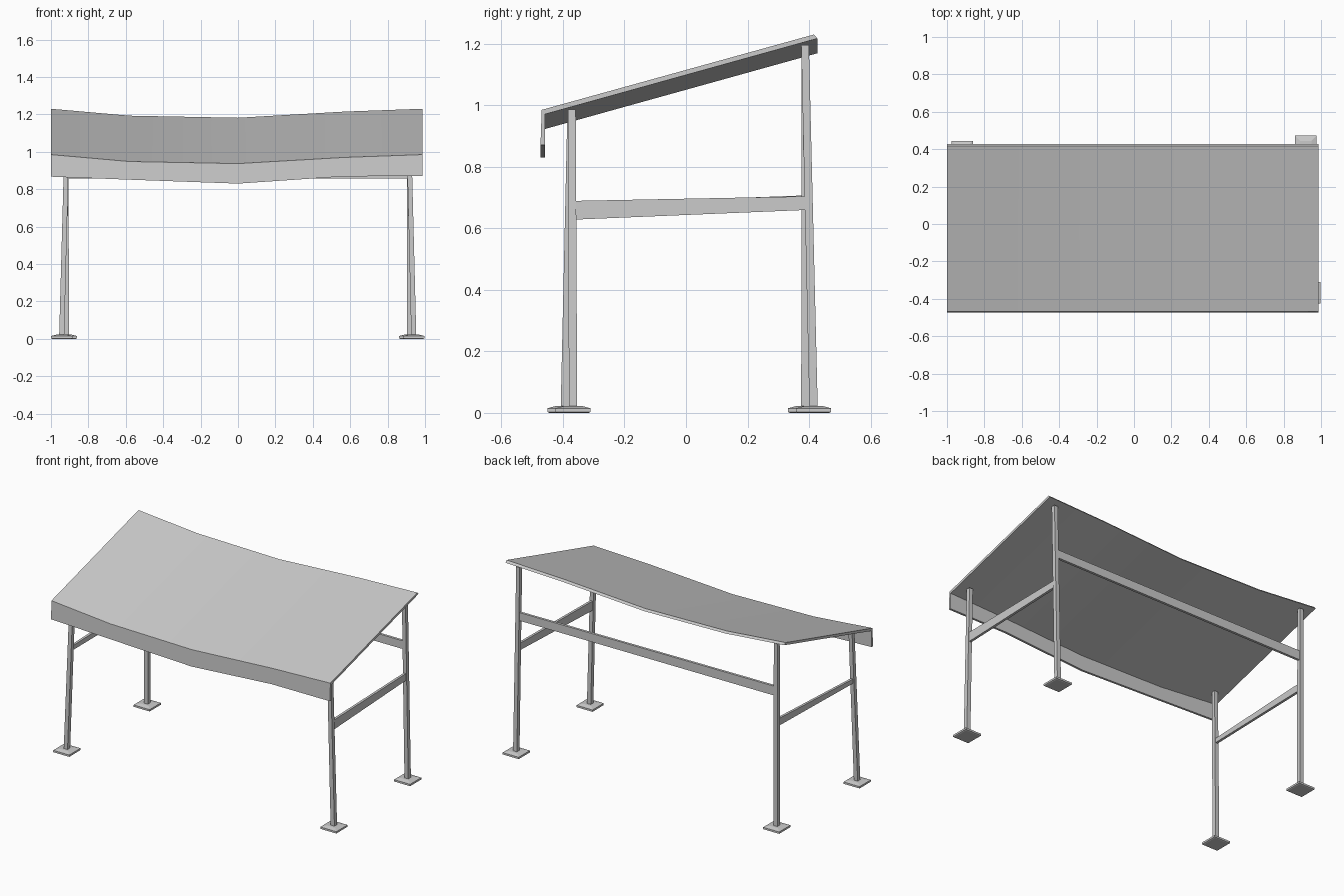
import bpy, bmesh
from mathutils import Vector

if "Cube" in bpy.data.objects:
    bpy.data.objects.remove(bpy.data.objects["Cube"])


def loft(name, rings, smooth=False):
    """Skin a list of closed rings and cap both ends."""
    bm = bmesh.new()
    rows = [[bm.verts.new(p) for p in ring] for ring in rings]
    n = len(rows[0])
    for a, b in zip(rows, rows[1:]):
        for i in range(n):
            j = (i + 1) % n
            bm.faces.new((a[i], a[j], b[j], b[i]))
    bm.faces.new(rows[0])
    bm.faces.new(rows[-1])
    bmesh.ops.recalc_face_normals(bm, faces=bm.faces)
    me = bpy.data.meshes.new(name)
    bm.to_mesh(me)
    bm.free()
    ob = bpy.data.objects.new(name, me)
    bpy.context.collection.objects.link(ob)
    if smooth:
        bpy.context.view_layer.objects.active = ob
        ob.select_set(True)
        bpy.ops.object.shade_smooth_by_angle()
        ob.select_set(False)
    return ob


def square(c, half):
    x, y, z = c
    return [(x + sx * half, y + sy * half, z)
            for sx, sy in ((-1, -1), (1, -1), (1, 1), (-1, 1))]


# Sagging canopy with front valance: (x, sag of sheet, valance bottom z)
stations = [(-1.0, 0, .867), (-.58, .037, .851), (0, .048, .83),
            (.57, .015, .869), (.986, 0, .87)]
rings = []
for x, sag, low in stations:
    rings.append([(x, -.469, .985 - sag), (x, .416, 1.23 - sag),
                  (x, .427, 1.217 - sag), (x, -.458, .971 - sag),
                  (x, -.459, low), (x, -.473, low)])
loft("canopy", rings, True)

# Leaning posts and foot plates: base centre, top centre
posts = {
    "front_left": ((-.943, -.394), (-.917, -.373, .986)),
    "front_right": ((.94, -.367), (.916, -.371, .986)),
    "back_left": ((-.918, .388), (-.918, .388, 1.196)),
    "back_right": ((.918, .415), (.917, .387, 1.196)),
}
for name, ((x, y), top) in posts.items():
    loft(name + "_post", [square((x, y, .004), .0135), square(top, .0125)])
    loft(name + "_foot_plate", [square((x, y, .0), .05), square((x, y, .003), .057),
                                square((x, y, .015), .057), square((x, y, .022), .03)])


def post_point(name, z):
    (x, y), top = posts[name]
    return Vector((x, y, 0)).lerp(Vector(top), z / top[2])


def rail(name, a, za, b, zb, half_thick=.008):
    """Tapered board between two posts; za and zb are (bottom, top)."""
    pa, pb = post_point(a, sum(za) / 2), post_point(b, sum(zb) / 2)
    d = pb - pa
    side = Vector((-d.y, d.x, 0)).normalized() * half_thick
    ends = []
    for p, (lo, hi) in ((pa, za), (pb, zb)):
        ends.append([(p.x + s * side.x, p.y + s * side.y, z)
                     for s, z in ((-1, lo), (1, lo), (1, hi), (-1, hi))])
    loft(name, ends)


# Rails on the two sides and across the back
rail("right_rail", "front_right", (.628, .689), "back_right", (.66, .704))
rail("left_rail", "front_left", (.65, .678), "back_left", (.66, .707))
rail("back_rail", "back_left", (.856, .916), "back_right", (.856, .908))
